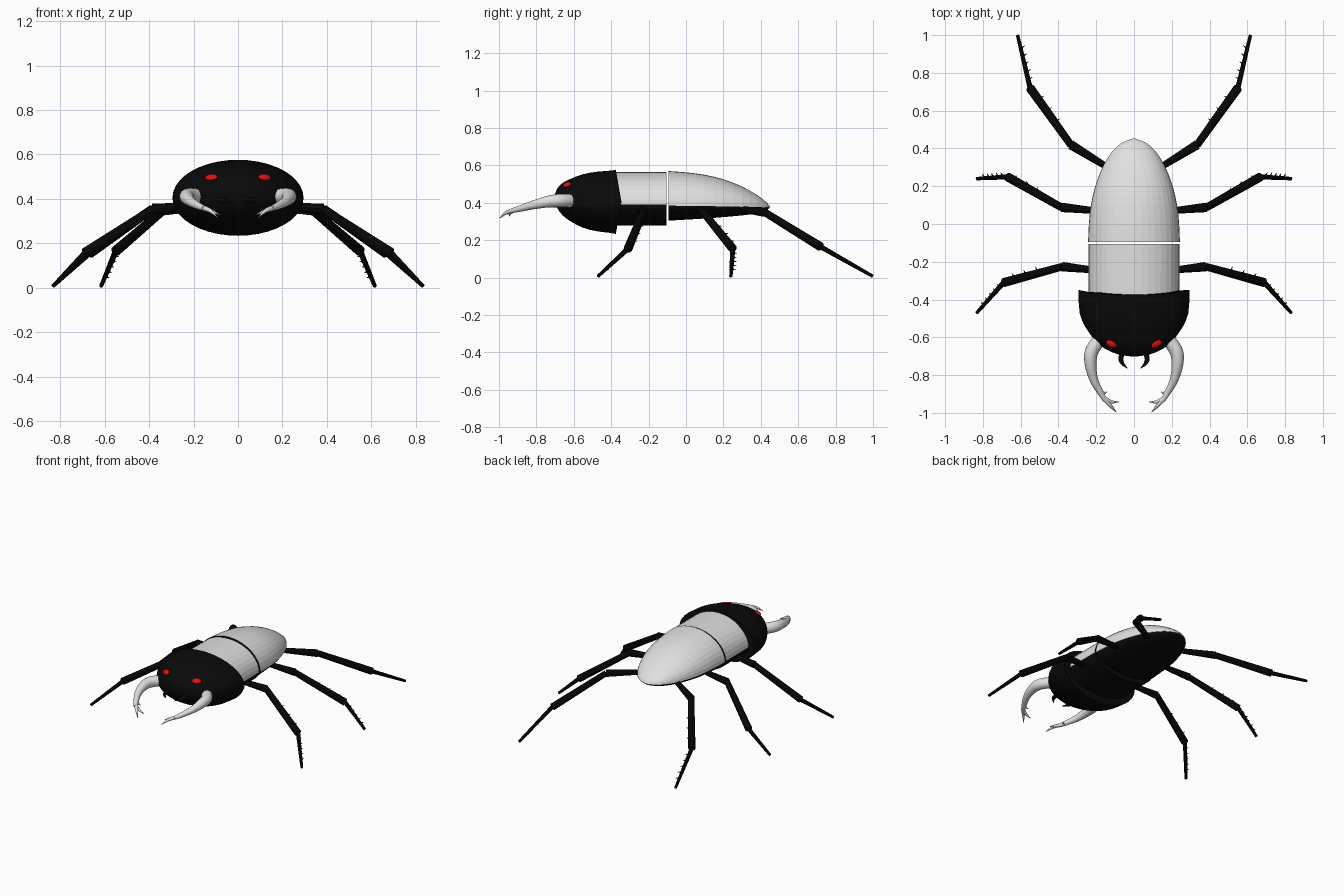
import bpy, bmesh, math
from mathutils import Vector, Matrix

if "Cube" in bpy.data.objects:
    bpy.data.objects.remove(bpy.data.objects["Cube"])


def material(name, rgb):
    m = bpy.data.materials.new(name)
    m.diffuse_color = (*rgb, 1)
    m.use_nodes = True
    m.node_tree.nodes["Principled BSDF"].inputs["Base Color"].default_value = m.diffuse_color
    return m


BLACK = material("black", (0.003, 0.003, 0.003))
GREY = material("pale grey", (0.75, 0.75, 0.75))
RED = material("red", (0.75, 0.005, 0.005))


def finish(bm, name, mats, smooth=None):
    bmesh.ops.recalc_face_normals(bm, faces=bm.faces[:])
    me = bpy.data.meshes.new(name)
    bm.to_mesh(me)
    bm.free()
    for m in mats:
        me.materials.append(m)
    ob = bpy.data.objects.new(name, me)
    bpy.context.collection.objects.link(ob)
    if smooth:
        bpy.ops.object.select_all(action='DESELECT')
        ob.select_set(True)
        bpy.context.view_layer.objects.active = ob
        bpy.ops.object.shade_smooth_by_angle(angle=math.radians(smooth))
    return ob


def resample(pts, steps):
    """Catmull-Rom curve through tuples of any length."""
    p = [Vector(q) for q in pts]
    p = [p[0] * 2 - p[1]] + p + [p[-1] * 2 - p[-2]]
    out = []
    for i in range(1, len(p) - 2):
        a, b, c, d = p[i - 1:i + 3]
        for s in range(steps):
            t = s / steps
            out.append(0.5 * (2 * b + (c - a) * t + (2 * a - 5 * b + 4 * c - d) * t * t
                              + (3 * b - a - 3 * c + d) * t ** 3))
    return out + [p[-2]]


def skin(bm, rings):
    """Bridge closed rings and cap both ends."""
    vs = [[bm.verts.new(c) for c in r] for r in rings]
    n = len(vs[0])
    for a, b in zip(vs, vs[1:]):
        for i in range(n):
            j = (i + 1) % n
            bm.faces.new((a[i], a[j], b[j], b[i]))
    return [bm.faces.new(vs[0]), bm.faces.new(vs[-1])]


def shell(name, stations, start, end, n, mat, steps=2, rim=0.0, smooth=None):
    """Loft elliptical arcs along y; a station is (y, centre z, half width, height)."""
    bm = bmesh.new()
    full = end - start > 6
    rings = []
    for k, (y, zc, w, h) in enumerate(resample(stations, steps)):
        w, h = max(w, 0.003), max(h, 0.002)
        ring = []
        for i in range(n if full else n + 1):
            a = start + (end - start) * i / n
            dy = -rim * abs(math.sin(a)) if k == 0 else 0
            ring.append((w * math.cos(a), y + dy, zc + h * math.sin(a)))
        rings.append(ring)
    for f in skin(bm, rings):
        f.material_index = 1
    return finish(bm, name, [mat, BLACK], smooth)


def tube(bm, pts, sides):
    """Tapered tube; a point is (x, y, z, radius)."""
    c = [Vector(p[:3]) for p in pts]
    rings = []
    for i, p in enumerate(pts):
        t = (c[min(i + 1, len(c) - 1)] - c[max(i - 1, 0)]).normalized()
        u = t.cross(Vector((0, 0, 1))).normalized()
        v = u.cross(t)
        rings.append([c[i] + p[3] * (u * math.cos(2 * math.pi * k / sides)
                                     + v * math.sin(2 * math.pi * k / sides))
                      for k in range(sides)])
    skin(bm, rings)


def flip(p, s):
    return (p[0] * s, *p[1:])


PI = math.pi

# Head shield with flared, notched rear rim
shell("head", [(-0.345, 0.405, 0.295, 0.171), (-0.47, 0.407, 0.288, 0.16),
               (-0.55, 0.41, 0.255, 0.143), (-0.62, 0.415, 0.202, 0.112),
               (-0.66, 0.42, 0.155, 0.086), (-0.69, 0.425, 0.085, 0.05),
               (-0.702, 0.43, 0.01, 0.008)], 0, 2 * PI, 40, BLACK, 2, 0.03, 40)

# Thorax: pale back over black underside
shell("thorax_back", [(-0.40, 0.39, 0.24, 0.175), (-0.25, 0.39, 0.241, 0.175),
                      (-0.105, 0.39, 0.241, 0.175)], 0, PI, 20, GREY, 3)
shell("thorax_belly", [(-0.40, 0.39, 0.238, 0.11), (-0.105, 0.39, 0.238, 0.11)],
      PI, 2 * PI, 20, BLACK)

# Abdomen: tapering wing case over black underside
shell("wing_case", [(-0.094, 0.385, 0.243, 0.185), (0.0, 0.384, 0.239, 0.179),
                    (0.1, 0.383, 0.228, 0.167), (0.2, 0.381, 0.205, 0.145),
                    (0.3, 0.379, 0.167, 0.108), (0.38, 0.377, 0.118, 0.065),
                    (0.43, 0.376, 0.064, 0.027), (0.452, 0.375, 0.005, 0.002)],
      0, PI, 20, GREY)
shell("abdomen_belly", [(-0.094, 0.385, 0.238, 0.08), (0.1, 0.383, 0.223, 0.067),
                        (0.2, 0.381, 0.2, 0.057), (0.3, 0.379, 0.162, 0.046),
                        (0.38, 0.378, 0.113, 0.034), (0.43, 0.377, 0.055, 0.017),
                        (0.445, 0.376, 0.005, 0.004)], PI, 2 * PI, 20, BLACK)

# Large jaw path, its prongs, and the small inner mouthpart
JAW = [(0.165, -0.59, 0.41, 0.035), (0.222, -0.67, 0.412, 0.036), (0.23, -0.74, 0.406, 0.031),
       (0.214, -0.82, 0.388, 0.023), (0.182, -0.885, 0.37, 0.017), (0.152, -0.935, 0.357, 0.012)]
PRONGS = [[(0.152, -0.93, 0.358, 0.012), (0.122, -0.965, 0.345, 0.009), (0.092, -0.998, 0.316, 0.001)],
          [(0.155, -0.925, 0.358, 0.012), (0.12, -0.942, 0.345, 0.009), (0.08, -0.942, 0.328, 0.001)],
          [(0.18, -0.885, 0.368, 0.012), (0.158, -0.895, 0.36, 0.007), (0.143, -0.888, 0.352, 0.001)]]
MOUTH = [(0.06, -0.68, 0.395, 0.013), (0.07, -0.715, 0.392, 0.013),
         (0.058, -0.742, 0.388, 0.009), (0.034, -0.765, 0.384, 0.001)]

# Legs: hip, first joint, knee, foot, then the side the spines point to
LEGS = {"front": ([(0.2, -0.245, 0.368), (0.38, -0.226, 0.355), (0.69, -0.31, 0.155),
                   (0.832, -0.47, 0.008)], (0.25, 1, 0.2)),
        "middle": ([(0.2, 0.07, 0.368), (0.385, 0.088, 0.355), (0.67, 0.25, 0.155),
                    (0.832, 0.24, 0.008)], (0.1, 1, 0.2)),
        "hind": ([(0.14, 0.3, 0.365), (0.335, 0.42, 0.35), (0.55, 0.72, 0.165),
                  (0.616, 0.998, 0.008)], (-1, 0.25, 0.2))}
RADII = [(0.017, 0.025), (0.02, 0.024), (0.014, 0.009)]

for s, side in ((1, "right"), (-1, "left")):
    bm = bmesh.new()
    tube(bm, [flip(p, s) for p in resample(JAW, 4)], 16)
    for prong in PRONGS:
        tube(bm, [flip(p, s) for p in resample(prong, 3)], 10)
    finish(bm, side + "_jaw", [GREY], 40)

    bm = bmesh.new()
    tube(bm, [flip(p, s) for p in resample(MOUTH, 3)], 10)
    finish(bm, side + "_mouthpart", [BLACK], 40)

    # Flattened eye, lying along the curve of the head
    bm = bmesh.new()
    m = (Matrix.Translation((0.12 * s, -0.636, 0.497)) @ Matrix.Rotation(s * 0.5, 4, 'Z')
         @ Matrix.Rotation(0.6, 4, 'X') @ Matrix.Diagonal((0.031, 0.02, 0.012, 1)))
    bmesh.ops.create_uvsphere(bm, u_segments=20, v_segments=12, radius=1, matrix=m)
    finish(bm, side + "_eye", [RED], 60)

    for name, (joints, spine_dir) in LEGS.items():
        bm = bmesh.new()
        pts = [Vector(flip(j, s)) for j in joints]
        out = Vector(flip(spine_dir, s)).normalized()
        for k, (r0, r1) in enumerate(RADII):
            a, b = pts[k], pts[k + 1]
            tube(bm, [(*a, r0), (*b, r1)], 10)
            # Row of spines on the two outer segments
            for t in ([], [0.4, 0.6, 0.8], [0.15, 0.3, 0.45, 0.6, 0.75])[k]:
                base = a.lerp(b, t)
                tip = base + out * (0.038 if k == 1 else 0.026) + (b - a).normalized() * 0.012
                tube(bm, [(*base, 0.007), (*tip, 0.0008)], 6)
        finish(bm, f"{side}_{name}_leg", [BLACK], 35)
